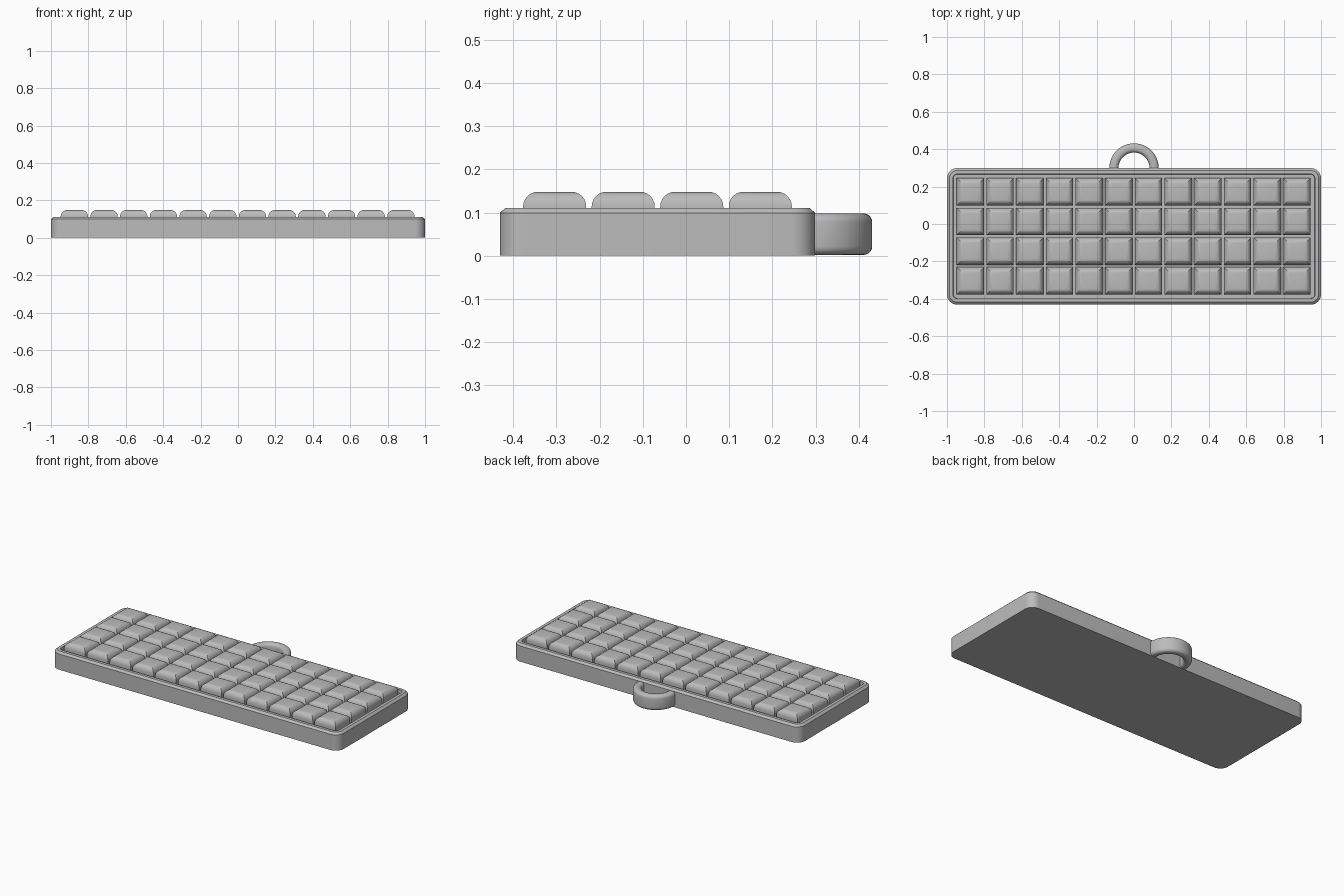
import bpy, bmesh, math

cube = bpy.data.objects.get("Cube")
if cube:
    bpy.data.objects.remove(cube, do_unlink=True)

grey = bpy.data.materials.new("plain grey")
grey.use_nodes = True
COLOUR = (0.5, 0.5, 0.5, 1)
grey.diffuse_color = COLOUR
grey.node_tree.nodes["Principled BSDF"].inputs["Base Color"].default_value = COLOUR


def finish(bm, name, angle=35):
    bmesh.ops.recalc_face_normals(bm, faces=bm.faces)
    mesh = bpy.data.meshes.new(name)
    bm.to_mesh(mesh)
    bm.free()
    mesh.materials.append(grey)
    obj = bpy.data.objects.new(name, mesh)
    bpy.context.collection.objects.link(obj)
    bpy.ops.object.select_all(action="DESELECT")
    obj.select_set(True)
    bpy.context.view_layer.objects.active = obj
    bpy.ops.object.shade_smooth_by_angle(angle=math.radians(angle))
    return obj


def rounded_rect(half_w, half_h, radius, steps=8):
    """Counter-clockwise outline of a rectangle with round corners."""
    points = []
    for corner, (sx, sy) in enumerate([(1, 1), (-1, 1), (-1, -1), (1, -1)]):
        for i in range(steps + 1):
            a = (corner + i / steps) * math.pi / 2
            points.append((sx * (half_w - radius) + radius * math.cos(a),
                           sy * (half_h - radius) + radius * math.sin(a)))
    return points


def loft(bm, loops):
    """Skin closed loops of vertices and cap both ends."""
    rings = [[bm.verts.new(p) for p in loop] for loop in loops]
    n = len(rings[0])
    for low, high in zip(rings, rings[1:]):
        for i in range(n):
            j = (i + 1) % n
            bm.faces.new((low[i], low[j], high[j], high[i]))
    bm.faces.new(rings[0][::-1])
    bm.faces.new(rings[-1])


# Case: straight walls, chamfered rim and a shallow key tray
BODY_Y = -0.066
bm = bmesh.new()
loops = []
for inset, z in [(0, 0), (0, 0.099), (0.013, 0.111), (0.032, 0.111), (0.034, 0.09)]:
    outline = rounded_rect(1 - inset, 0.365 - inset, 0.055 - inset)
    loops.append([(x, y + BODY_Y, z) for x, y in outline])
loft(bm, loops)
finish(bm, "case", 30)

# Keys: square blocks with softly rounded top edges
PITCH, KEY, BASE, TOP = 0.1587, 0.146, 0.09, 0.148
bm = bmesh.new()
bmesh.ops.create_cube(bm, size=1)
for v in bm.verts:
    v.co = (v.co.x * KEY, v.co.y * KEY, TOP if v.co.z > 0 else BASE)
top_edges = [e for e in bm.edges if all(v.co.z > 0.1 for v in e.verts)]
bmesh.ops.bevel(bm, geom=top_edges, offset=0.034, segments=6,
                profile=0.5, affect="EDGES")
key = finish(bm, "key", 30)
for row in range(4):
    for col in range(12):
        k = key if row == col == 0 else key.copy()
        if k is not key:
            bpy.context.collection.objects.link(k)
        k.name = f"key_row{row + 1}_col{col + 1}"
        k.location = ((col - 5.5) * PITCH - 0.002, (row - 1.5) * PITCH + BODY_Y, 0)

# Hanging loop: rounded bar swept through a half circle behind the case
bm = bmesh.new()
section = rounded_rect(0.0245, 0.048, 0.02, 5)
loops = []
for i in range(-1, 34):
    # the ends run a little way into the back wall
    a = math.pi * min(max(i, 0), 32) / 32
    dip = 0.01 if i in (-1, 33) else 0
    loops.append([((0.1075 + u) * math.cos(a),
                   0.299 + (0.1075 + u) * math.sin(a) - dip,
                   0.05 + w) for u, w in section])
loft(bm, loops)
finish(bm, "hanging_loop", 40)
